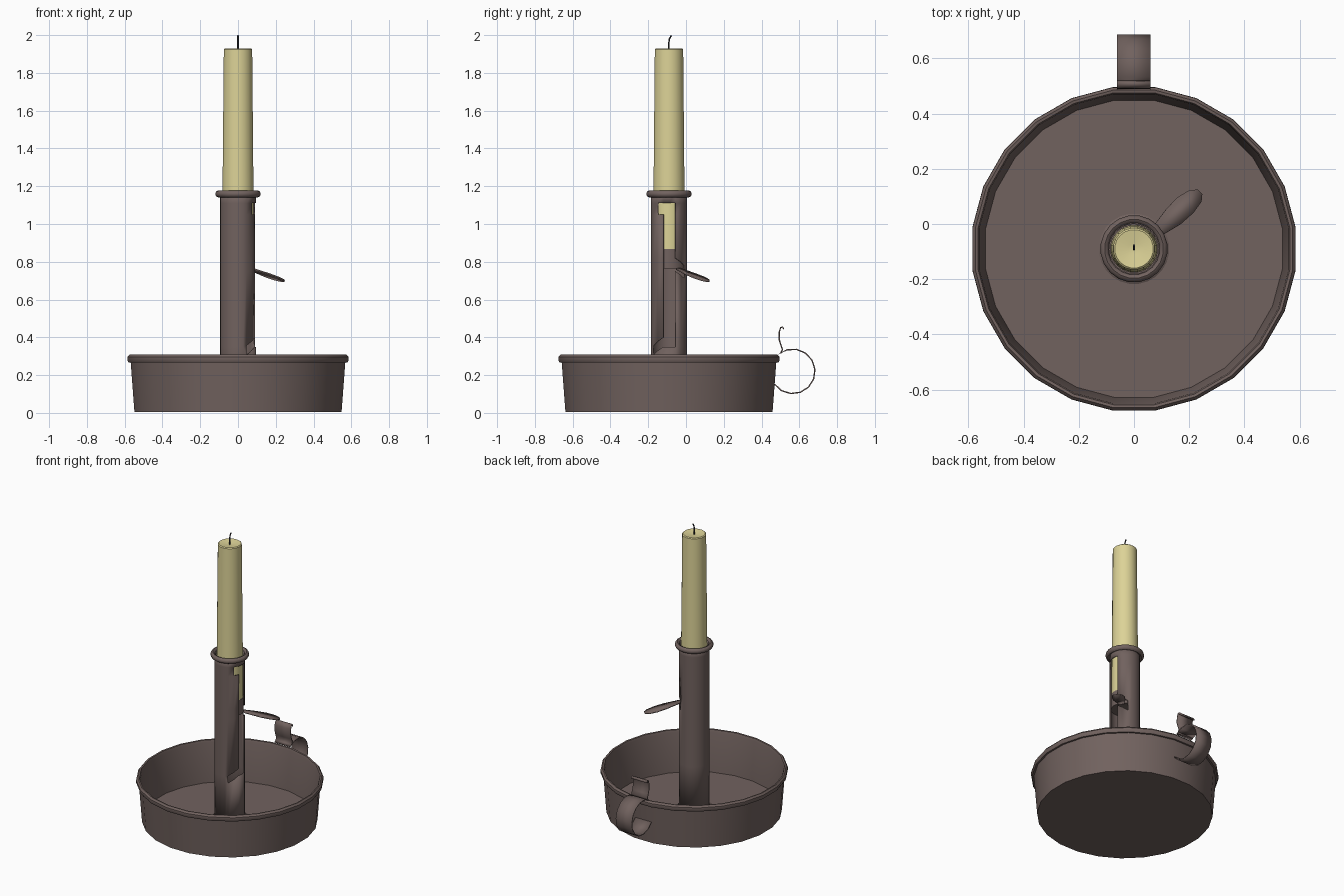
import bpy, bmesh, math
from math import sin, cos, radians

if "Cube" in bpy.data.objects:
    bpy.data.objects.remove(bpy.data.objects["Cube"])

CY = -0.09  # y of the pan, tube and candle axis


def material(name, rgb):
    m = bpy.data.materials.new(name)
    m.diffuse_color = (*rgb, 1)
    m.use_nodes = True
    m.node_tree.nodes["Principled BSDF"].inputs["Base Color"].default_value = m.diffuse_color
    return m


METAL = material("brown_metal", (0.165, 0.122, 0.113))
WAX = material("yellow_wax", (0.72, 0.65, 0.31))
WICK = material("dark_wick", (0.03, 0.03, 0.035))


def finish(name, bm, mat, angle=32, thick=0, offset=-1, recalc=True):
    """Turn a bmesh into a shaded object, optionally with sheet thickness."""
    bmesh.ops.remove_doubles(bm, verts=bm.verts, dist=1e-5)
    if recalc:
        bmesh.ops.recalc_face_normals(bm, faces=bm.faces)
    for f in bm.faces:
        f.smooth = True
    me = bpy.data.meshes.new(name)
    bm.to_mesh(me)
    bm.free()
    me.materials.append(mat)
    me.set_sharp_from_angle(angle=radians(angle))
    ob = bpy.data.objects.new(name, me)
    bpy.context.collection.objects.link(ob)
    if thick:
        mod = ob.modifiers.new("thickness", 'SOLIDIFY')
        mod.thickness, mod.offset = thick, offset
    return ob


def lathe(name, profile, mat, sides, closed=False, angle=32):
    """Spin (radius, z) points round the main axis."""
    bm = bmesh.new()
    rings = [[bm.verts.new((r * cos(a), CY + r * sin(a), z))
              for a in (2 * math.pi * (i + 0.5) / sides for i in range(sides))]
             for r, z in profile]
    pairs = list(zip(rings, rings[1:]))
    if closed:
        pairs.append((rings[-1], rings[0]))
    for lo, hi in pairs:
        for i in range(sides):
            j = (i + 1) % sides
            bm.faces.new((lo[i], lo[j], hi[j], hi[i]))
    return finish(name, bm, mat, angle)


# Shallow pan with a rolled rim
lathe("pan", [(0, 0.004), (0.553, 0.004), (0.573, 0.268), (0.585, 0.268),
              (0.591, 0.28), (0.590, 0.296), (0.580, 0.308), (0.570, 0.306),
              (0.565, 0.29), (0.543, 0.022), (0, 0.022)], METAL, 24)

# Collar where the tube meets the pan floor
lathe("tube_foot", [(0.09, 0.02), (0.128, 0.022), (0.105, 0.034), (0.094, 0.06)], METAL, 24)

# Tube: grid of columns and rows, slot faces removed by rule
angles = [-62, -39, -18, 21, 42, 62] + list(range(77, 290, 15))
rows = [0.02, 0.35, 0.40, 0.75, 0.82, 1.05, 1.11, 1.165]


def in_slot(a, z):
    return ((-18 < a < 21 and 0.35 < z < 1.11) or   # long slot
            (-39 < a < 21 and 1.05 < z < 1.11) or   # upper notch
            (-18 < a < 62 and 0.75 < z < 0.82) or   # middle notch
            (-62 < a < 21 and 0.35 < z < 0.40))     # lower notch


def slanted(a, z):
    if a in (42, 62) and 0.7 < z < 0.9:
        return z - (a - 21) * 0.001
    if a in (-39, -62) and 0.3 < z < 0.5:
        return z - (-18 - a) * 0.001
    return z


# Subdivide the wide slot column so the remaining wall stays round
angles.insert(3, 1.5)
bm = bmesh.new()
grid = [[bm.verts.new((0.096 * cos(radians(a)), CY + 0.096 * sin(radians(a)), slanted(a, z)))
         for a in angles] for z in rows]
n = len(angles)
for k in range(len(rows) - 1):
    for i in range(n):
        j = (i + 1) % n
        a = (angles[i] + (angles[j] if j else 298)) / 2
        if not in_slot(a, (rows[k] + rows[k + 1]) / 2):
            bm.faces.new((grid[k][i], grid[k][j], grid[k + 1][j], grid[k + 1][i]))
finish("candle_tube", bm, METAL, thick=0.006, recalc=False)

# Rolled lip at the top of the tube
lathe("tube_lip", [(0.107 + 0.015 * cos(radians(t)), 1.159 + 0.018 * sin(radians(t)))
                   for t in range(0, 360, 45)], METAL, 20, closed=True, angle=50)

# Pusher inside the tube that carries the candle
lathe("pusher", [(0, 0.765), (0.087, 0.765), (0.087, 0.868), (0, 0.868)], METAL, 24)

# Leaf-shaped thumb lever, sloping down outwards
leaf = [(0.055, -0.03), (0.085, 0.012), (0.115, 0.052), (0.155, 0.095), (0.20, 0.122),
        (0.230, 0.124), (0.247, 0.108), (0.244, 0.08), (0.215, 0.04), (0.17, 0.0),
        (0.12, -0.03), (0.085, -0.052)]
bm = bmesh.new()
bm.faces.new([bm.verts.new((x, y, 0.768 - 0.2 * (x + y))) for x, y in reversed(leaf)])
finish("thumb_lever", bm, METAL, thick=0.008, offset=0)

# Candle, slightly tapered, with a shallow dished top
lathe("candle", [(0, 0.868), (0.085, 0.868), (0.083, 1.17), (0.076, 1.925),
                 (0.070, 1.93), (0.02, 1.922), (0, 1.92)], WAX, 20)

# Wick: short curved cord
cu = bpy.data.curves.new("wick", 'CURVE')
cu.dimensions = '3D'
cu.bevel_depth = 0.0045
cu.bevel_resolution = 1
cu.use_fill_caps = True
sp = cu.splines.new('POLY')
path = [(-0.092, 1.915), (-0.092, 1.95), (-0.088, 1.98), (-0.077, 1.998)]
sp.points.add(len(path) - 1)
for p, (y, z) in zip(sp.points, path):
    p.co = (0, y, z, 1)
cu.materials.append(WICK)
bpy.context.collection.objects.link(bpy.data.objects.new("wick", cu))

# Finger loop: bent strap with a curled thumb rest above it
path = [(0.565 + 0.118 * cos(radians(t)), 0.22 + 0.118 * sin(radians(t)))
        for t in range(-145, 131, 25)]
path += [(0.502, 0.318), (0.511, 0.336), (0.502, 0.36), (0.493, 0.39),
         (0.494, 0.43), (0.501, 0.452), (0.512, 0.455), (0.517, 0.443)]
bm = bmesh.new()
strip = [[bm.verts.new((x, y, z)) for x in (-0.062, 0.06)] for y, z in path]
for (a, b), (c, d) in zip(strip, strip[1:]):
    bm.faces.new((a, b, d, c))
finish("finger_loop", bm, METAL, angle=50, thick=0.007, offset=0)
